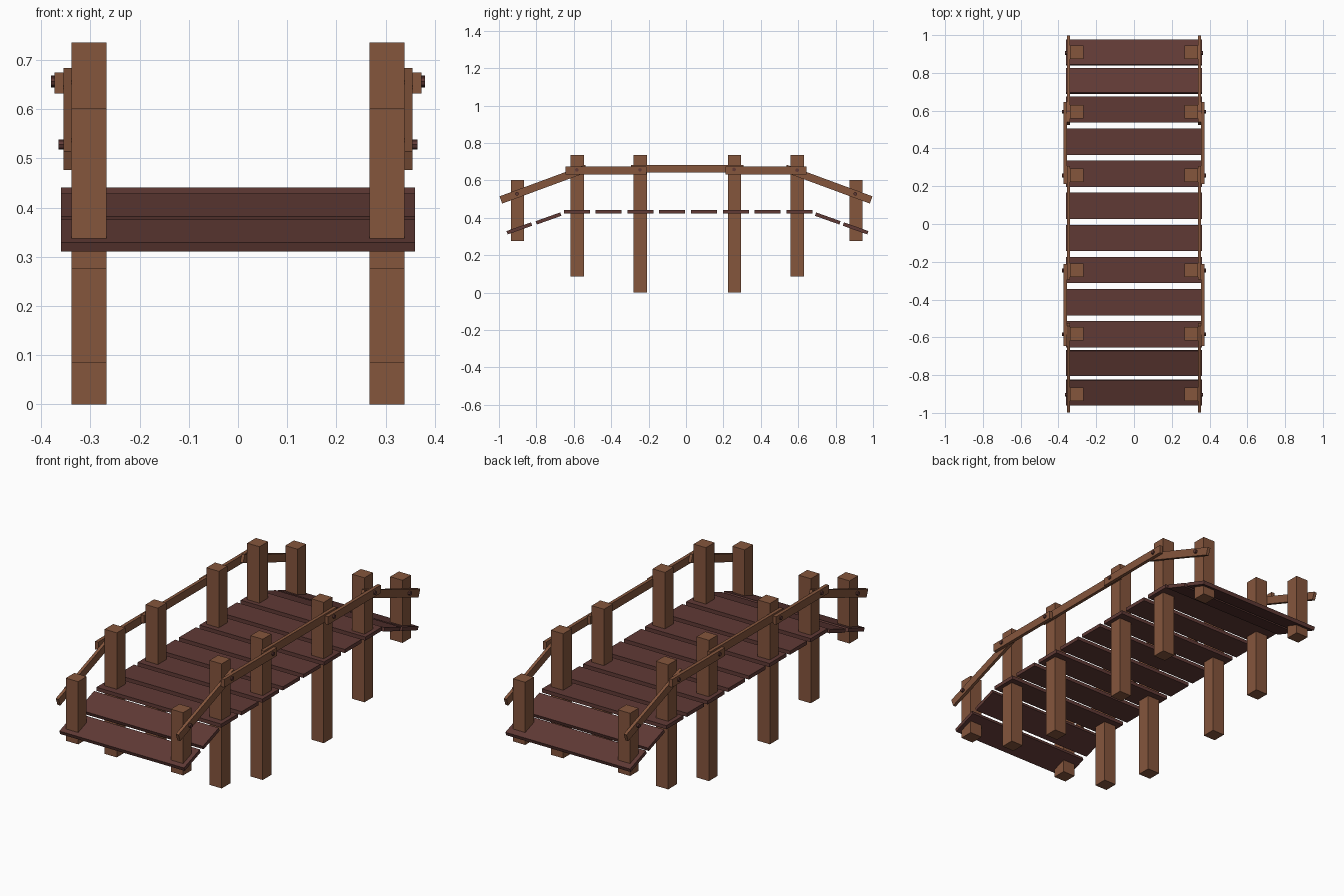
import bpy, math
from mathutils import Matrix

if "Cube" in bpy.data.objects:
    bpy.data.objects.remove(bpy.data.objects["Cube"])


def material(name, rgb):
    m = bpy.data.materials.new(name)
    m.diffuse_color = (*rgb, 1)
    m.use_nodes = True
    m.node_tree.nodes["Principled BSDF"].inputs["Base Color"].default_value = m.diffuse_color
    return m


WOOD = material("light brown wood", (0.235, 0.092, 0.046))
DARK = material("dark reddish wood", (0.117, 0.042, 0.036))


def finish(name, mat):
    ob = bpy.context.object
    ob.name = name
    ob.data.materials.append(mat)
    return ob


def box(name, loc, size, mat, tilt=0.0):
    """Box tilted about the x axis (radians)."""
    bpy.ops.mesh.primitive_cube_add(size=1, location=loc, rotation=(tilt, 0, 0))
    ob = finish(name, mat)
    ob.data.transform(Matrix.Diagonal((*size, 1)))
    return ob


def bolt(name, x, y, z):
    """Short peg lying along the x axis."""
    bpy.ops.mesh.primitive_cylinder_add(vertices=8, radius=0.01, depth=0.04,
                                        location=(x, y, z),
                                        rotation=(0, math.pi / 2, 0))
    return finish(name, DARK)


# Deck planks: eight level, two sloping down at each end
PLANK = (0.72, 0.139, 0.019)
slope = math.radians(19.6)
for i in range(8):
    box("deck_plank", (0, -0.584 + 0.17 * i, 0.431), PLANK, DARK)
for y, z, s in [(-0.735, 0.396, 1), (-0.891, 0.343, 1),
                (0.758, 0.396, -1), (0.907, 0.343, -1)]:
    box("ramp_plank", (0, y, z), PLANK, DARK, s * slope)

# Posts: y, bottom, top
POSTS = [(-0.901, 0.275, 0.602), (-0.582, 0.085, 0.735), (-0.244, 0, 0.735),
         (0.259, 0, 0.735), (0.595, 0.085, 0.735), (0.909, 0.275, 0.602)]
# Bolts: y, z, outer end x
BOLTS = [(-0.904, 0.528, 0.365), (-0.584, 0.656, 0.38), (-0.246, 0.656, 0.38),
         (0.257, 0.658, 0.38), (0.594, 0.654, 0.38), (0.905, 0.528, 0.365)]

for side in (-1, 1):
    for y, z0, z1 in POSTS:
        box("post", (side * 0.303, y, (z0 + z1) / 2), (0.071, 0.071, z1 - z0), WOOD)
    for y, z, x in BOLTS:
        bolt("rail_bolt", side * (x - 0.02), y, z)
    # Hand rails: middle, outer overlapping pair, sloping ends
    inner, outer = side * 0.3465, side * 0.364
    box("middle_rail", (inner, 0.007, 0.662), (0.017, 0.6, 0.042), WOOD)
    for end in (-1, 1):
        box("outer_rail", (outer, end * 0.428, 0.653), (0.018, 0.435, 0.042), WOOD)
        a, b = (0.99, 0.495), (0.532, 0.664)
        run, rise = a[0] - b[0], b[1] - a[1]
        box("sloping_rail", (inner, end * (a[0] + b[0]) / 2, (a[1] + b[1]) / 2),
            (0.016, math.hypot(run, rise), 0.041), WOOD,
            -end * math.atan2(rise, run))
